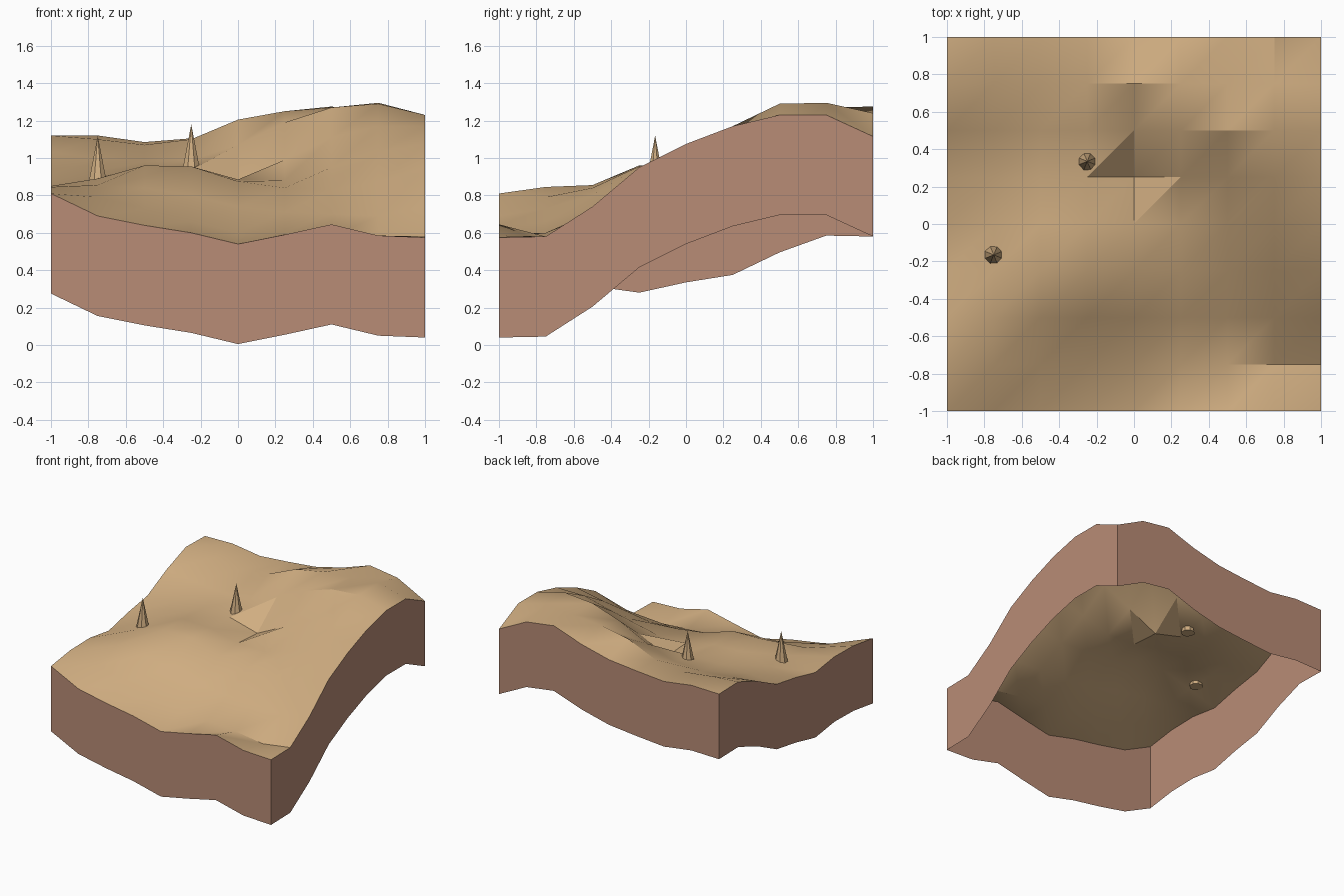
import bpy
import bmesh
from math import radians
from mathutils import Matrix

cube = bpy.data.objects.get("Cube")
if cube:
    bpy.data.objects.remove(cube, do_unlink=True)

STEP = 0.25
SKIRT_DEPTH = 0.535

# Ground heights in hundredths: each row runs from right to left side, rows go front to back
HEIGHTS = [
    [81, 69, 64, 60, 54, 59, 64.5, 58.5, 57.5],
    [84.5, 79, 73, 66, 60, 60, 58, 54.5, 58],
    [85, 85.5, 84, 80, 74, 71, 70, 69, 74],
    [81.5, 89, 96, 95.5, 87.5, 84, 83, 87, 95],
    [87, 89.5, 95, 94, 88.5, 88, 95, 103, 107.5],
    [91, 93, 94, 93.5, 87, 99, 111, 117, 117],
    [103, 100, 98, 99, 107, 119, 127, 129, 123],
    [112, 110, 107, 110, 120.5, 125, 127, 129.5, 123],
    [111.5, 112, 108.5, 110.5, 113, 119, 127.5, 124, 111.5],
]
COUNT = len(HEIGHTS)


def make_material(name, color):
    mat = bpy.data.materials.new(name)
    mat.use_nodes = True
    mat.diffuse_color = (*color, 1)
    shader = next(n for n in mat.node_tree.nodes if n.type == "BSDF_PRINCIPLED")
    shader.inputs["Base Color"].default_value = (*color, 1)
    return mat


def make_object(name, bm, mat):
    mesh = bpy.data.meshes.new(name)
    bm.to_mesh(mesh)
    bm.free()
    mesh.materials.append(mat)
    obj = bpy.data.objects.new(name, mesh)
    bpy.context.collection.objects.link(obj)
    return obj


def ground_point(col, row):
    return (col * STEP - 1, row * STEP - 1, HEIGHTS[row][col] / 100)


sand = make_material("sand", (0.63, 0.42, 0.22))
clay = make_material("clay", (0.485, 0.262, 0.181))

# Rolling ground, each cell split along the same diagonal
bm = bmesh.new()
grid = [[bm.verts.new(ground_point(c, r)) for c in range(COUNT)] for r in range(COUNT)]
for r in range(COUNT - 1):
    for c in range(COUNT - 1):
        a, b = grid[r][c], grid[r][c + 1]
        d, e = grid[r + 1][c], grid[r + 1][c + 1]
        bm.faces.new((a, b, e))
        bm.faces.new((a, e, d))
ground = make_object("ground", bm, sand)
bpy.context.view_layer.objects.active = ground
ground.select_set(True)
bpy.ops.object.shade_smooth_by_angle(angle=radians(30))
ground.select_set(False)

# Side walls follow the rim of the ground and are open underneath
last = COUNT - 1
rim = [(i, 0) for i in range(last)]
rim += [(last, i) for i in range(last)]
rim += [(last - i, last) for i in range(last)]
rim += [(0, last - i) for i in range(last)]
bm = bmesh.new()
upper = [bm.verts.new(ground_point(c, r)) for c, r in rim]
lower = [bm.verts.new((v.co.x, v.co.y, v.co.z - SKIRT_DEPTH)) for v in upper]
for i in range(len(rim)):
    j = (i + 1) % len(rim)
    bm.faces.new((lower[i], lower[j], upper[j], upper[i]))
make_object("side_walls", bm, clay)


# Pointed rock spires standing in the ground
def make_spire(name, x, y, tip, height=0.25, radius=0.052):
    bm = bmesh.new()
    bmesh.ops.create_cone(
        bm, cap_ends=True, segments=8, radius1=radius, radius2=0, depth=height,
        matrix=Matrix.Translation((x, y, tip - height / 2)) @ Matrix.Rotation(radians(22.5), 4, "Z"))
    make_object(name, bm, sand)


make_spire("front_spire", -0.75, -0.165, 1.12)
make_spire("back_spire", -0.25, 0.335, 1.18)
